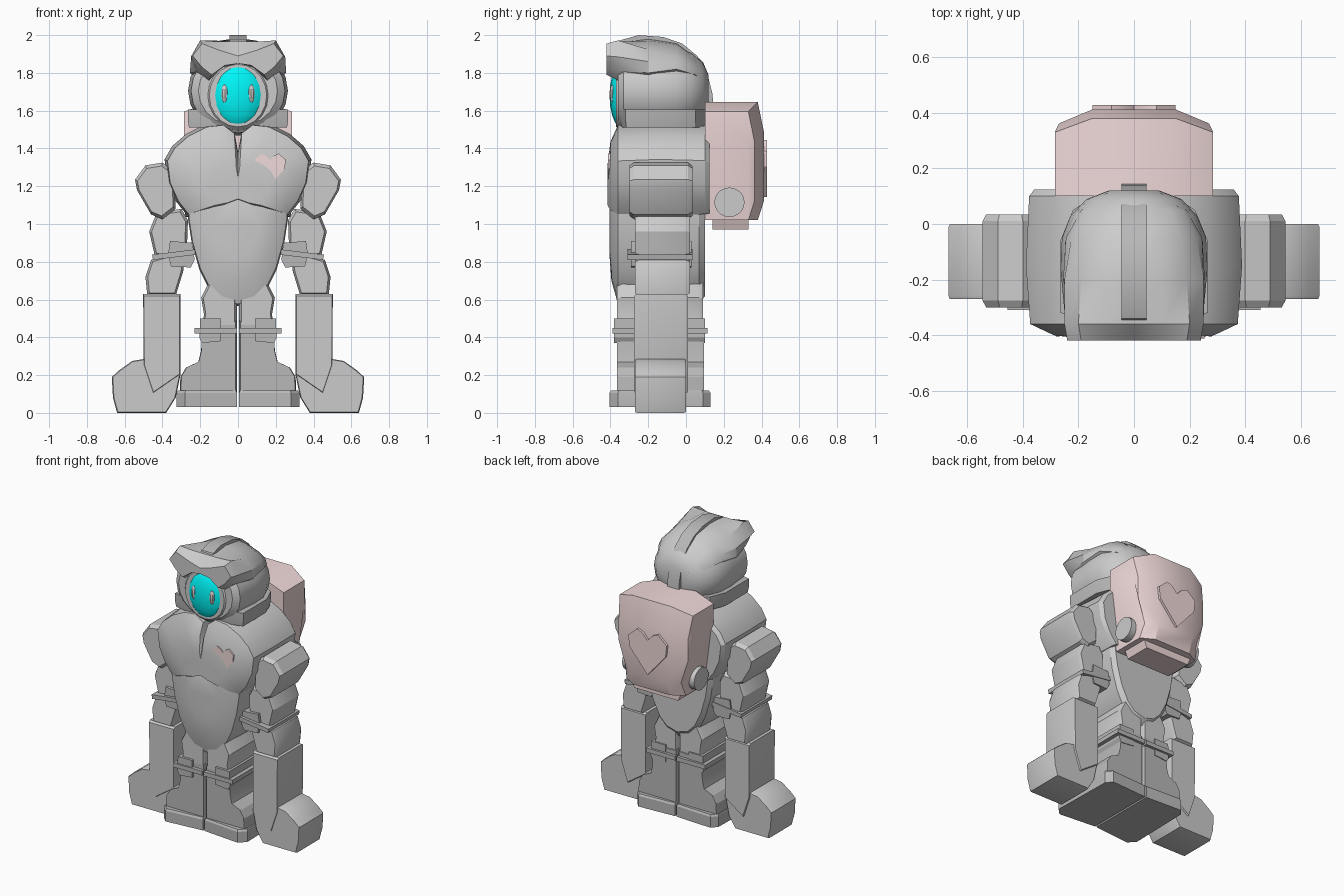
import bpy, bmesh, math
from mathutils import Vector


def mat(name, col):
    m = bpy.data.materials.new(name)
    m.diffuse_color = (*col, 1)
    return m


PINK, CYAN, DARK = mat("pink", (0.88, 0.70, 0.70)), mat("cyan", (0, 0.93, 0.95)), mat("dark_grey", (0.48, 0.48, 0.48))


def finish(ob, m=None, mirror=False):
    if m:
        ob.data.materials.append(m)
    if mirror:
        ob.modifiers.new("mirror", 'MIRROR').use_mirror_merge = False
    bpy.ops.object.select_all(action='DESELECT')
    ob.select_set(True)
    bpy.context.view_layer.objects.active = ob
    bpy.ops.object.shade_smooth_by_angle(angle=math.radians(28))
    return ob


def loft(name, rings, m=None, mirror=False):
    """Skin equal-length closed rings of 3D points and cap both ends."""
    bm = bmesh.new()
    vs = [[bm.verts.new(p) for p in r] for r in rings]
    n = len(vs[0])
    for a, b in zip(vs, vs[1:]):
        for i in range(n):
            bm.faces.new((a[i], a[(i + 1) % n], b[(i + 1) % n], b[i]))
    bm.faces.new(vs[0])
    bm.faces.new(vs[-1])
    bmesh.ops.recalc_face_normals(bm, faces=bm.faces)
    bmesh.ops.triangulate(bm, faces=[f for f in bm.faces if len(f.verts) > 4])
    me = bpy.data.meshes.new(name)
    bm.to_mesh(me)
    bm.free()
    ob = bpy.data.objects.new(name, me)
    bpy.context.collection.objects.link(ob)
    return finish(ob, m, mirror)


def slab(name, pts, levels, axis='y', c=None, m=None, mirror=False):
    """Stack a 2D outline along an axis; levels are (position, scale about c)."""
    if c is None:
        c = [(min(p[k] for p in pts) + max(p[k] for p in pts)) / 2 for k in (0, 1)]
    put = {'x': lambda u, v, t: (t, u, v), 'y': lambda u, v, t: (u, t, v),
           'z': lambda u, v, t: (u, v, t)}[axis]
    return loft(name, [[put(c[0] + (u - c[0]) * s, c[1] + (v - c[1]) * s, t) for u, v in pts]
                       for t, s in levels], m, mirror)


def sym(half):
    return half + [(-x, z) for x, z in reversed(half) if abs(x) > 1e-6]


def oval(rx, rz, cz, n=20):
    return [(rx * math.cos(2 * math.pi * i / n), cz + rz * math.sin(2 * math.pi * i / n)) for i in range(n)]


def soft(y0, y1, e=0.025, s=0.88):
    return [(y0, s), (y0 + e, 1), (y1 - e, 1), (y1, s)]


def ball(name, loc, r, m=None, mirror=False, seg=16, rings=10):
    bm = bmesh.new()
    bmesh.ops.create_uvsphere(bm, u_segments=seg, v_segments=rings, radius=1)
    for v in bm.verts:
        v.co = Vector(a * b + l for a, b, l in zip(v.co, r, loc))
    me = bpy.data.meshes.new(name)
    bm.to_mesh(me)
    bm.free()
    ob = bpy.data.objects.new(name, me)
    bpy.context.collection.objects.link(ob)
    return finish(ob, m, mirror)


def heart(cx, cz, k):
    half = sym([(0, 0.045), (0.022, 0.068), (0.045, 0.078), (0.083, 0.045), (0.078, 0), (0, -0.09)])
    return [(cx + x * k, cz + z * k) for x, z in half]


# Torso
slab("chest", sym([(0, 1.38), (0.02, 1.49), (0.08, 1.535), (0.17, 1.525), (0.27, 1.475), (0.345, 1.41),
                   (0.385, 1.34), (0.37, 1.22), (0.325, 1.12), (0.27, 1.05), (0.12, 1.08), (0, 1.125)]),
     [(-0.415, 0.45), (-0.4, 0.75), (-0.36, 0.97), (-0.15, 1.01), (0.1, 0.98), (0.125, 0.93)], c=(0, 1.14))
slab("belly", sym([(0, 1.2), (0.27, 1.15), (0.265, 1.03), (0.245, 0.9), (0.205, 0.76), (0.15, 0.65),
                   (0.09, 0.59), (0, 0.565)]),
     [(-0.405, 0.5), (-0.395, 0.75), (-0.36, 0.98), (-0.15, 1), (0.07, 0.98), (0.1, 0.9)], c=(0, 1.1))
slab("chest_heart", heart(0.17, 1.295, 1), [(-0.412, 1), (-0.34, 1)], m=PINK)

# Helmet and face
slab("helmet", oval(0.262, 0.235, 1.705),
     [(-0.36, 0.8), (-0.33, 0.95), (-0.16, 1.01), (-0.05, 0.99), (0.03, 0.87), (0.09, 0.65), (0.12, 0.35)])
slab("face_rim", oval(0.165, 0.18, 1.68), [(-0.25, 1.05), (-0.35, 1.02), (-0.37, 0.92)])
ball("visor", (0, -0.335, 1.68), (0.143, 0.07, 0.175), CYAN)
ball("eye", (0.07, -0.385, 1.69), (0.02, 0.02, 0.05), None, True, 10, 8)
slab("neck_ring", sym([(0, -0.35), (0.15, -0.345), (0.265, -0.32), (0.265, -0.06), (0.22, 0.05),
                       (0.12, 0.115), (0, 0.13)]), [(1.51, 0.98), (1.55, 1), (1.605, 1)], 'z', m=DARK)

# Wavy hood over the helmet
hood = [
    (-0.42, [(0, 1.89), (0.1, 1.92), (0.19, 1.955), (0.24, 1.89), (0.19, 1.83), (0.14, 1.79), (0.07, 1.84), (0, 1.85)]),
    (-0.36, [(0, 1.965), (0.1, 1.965), (0.2, 1.972), (0.25, 1.885), (0.215, 1.81), (0.155, 1.76), (0.08, 1.83), (0, 1.85)]),
    (-0.2, [(0, 1.985), (0.1, 1.97), (0.19, 1.925), (0.25, 1.86), (0.255, 1.8), (0.2, 1.76), (0.1, 1.78), (0, 1.8)]),
    (-0.05, [(0, 1.96), (0.09, 1.95), (0.17, 1.91), (0.225, 1.86), (0.245, 1.82), (0.18, 1.78), (0.1, 1.78), (0, 1.78)]),
    (0.05, [(0, 1.89), (0.07, 1.88), (0.13, 1.86), (0.175, 1.83), (0.19, 1.79), (0.14, 1.76), (0.07, 1.75), (0, 1.75)]),
    (0.11, [(0, 1.8), (0.04, 1.795), (0.07, 1.785), (0.1, 1.77), (0.1, 1.75), (0.08, 1.73), (0.04, 1.72), (0, 1.72)])]
loft("hood", [[(x, y, z) for x, z in sym(h)] for y, h in hood])
arc = [(-0.37, 1.975), (-0.25, 2.0), (-0.12, 1.99), (-0.02, 1.955), (0.06, 1.89), (0.115, 1.79), (0.14, 1.69), (0.15, 1.56)]
loft("crest_strap", [[(x, y + dy, z + dz) for x, dy, dz in
                      ((-0.045, 0, 0), (0.045, 0, 0), (0.045, -0.03, -0.05), (-0.045, -0.03, -0.05))]
                     for y, z in [(max(y, -0.34), z) if i == 0 else (y, z) for i, (y, z) in enumerate(arc)]], DARK)

# Backpack
def pack_ring(y, top, w, b):
    return [(x, y + (0.05 if abs(x) < 0.2 and y > 0.3 else 0), z) for x, z in
            sym([(0.15, top), (w, top - 0.05), (w, top - 0.2), (w - 0.055, b), (0.14, b)])]


loft("backpack", [pack_ring(0.1, 1.645, 0.285, 1.02), pack_ring(0.33, 1.645, 0.285, 1.02),
                  pack_ring(0.362, 1.49, 0.27, 1.12)], PINK)
slab("pack_base", sym([(0.17, 0.97), (0.2, 1.04)]), [(0.14, 1), (0.33, 1)], m=PINK)
slab("pack_heart", heart(0, 1.305, 1.8), [(0.35, 1), (0.428, 1)], m=PINK)
slab("pack_knob", [(0.23 + a, z) for a, z in oval(0.08, 0.078, 1.115)],
     [(0.2, 1), (0.28, 1)], 'x', mirror=True)

# Arms
slab("shoulder", [(0.33, 1.08), (0.34, 1.28), (0.4, 1.325), (0.49, 1.31), (0.545, 1.235), (0.535, 1.18),
                  (0.46, 1.05), (0.40, 1.025)], soft(-0.3, 0.035), mirror=True)
slab("upper_arm", [(0.27, 0.88), (0.265, 1.02), (0.3, 1.08), (0.43, 1.06), (0.47, 0.96), (0.44, 0.83), (0.31, 0.82)],
     soft(-0.27, 0.02), mirror=True)
slab("forearm", [(0.29, 0.75), (0.28, 0.83), (0.31, 0.85), (0.46, 0.81), (0.49, 0.72), (0.48, 0.62), (0.33, 0.62)],
     soft(-0.27, 0.02), mirror=True)
slab("arm_band", [(0.225, 0.837), (0.23, 0.865), (0.455, 0.838), (0.45, 0.81)], [(-0.31, 1), (0.035, 1)],
     m=DARK, mirror=True)
slab("arm_pad", [(0.23, 0.81), (0.24, 0.9), (0.36, 0.91), (0.37, 0.84), (0.355, 0.775), (0.25, 0.77)],
     [(-0.29, 1), (0.03, 1)], m=DARK, mirror=True)
slab("gauntlet", [(0.305, 0.2), (0.305, 0.63), (0.502, 0.63), (0.5, 0.25), (0.45, 0.1)],
     soft(-0.275, 0.01, 0.015, 0.96), mirror=True)
slab("fist", [(0.31, 0.27), (0.5, 0.285), (0.56, 0.275), (0.63, 0.225), (0.668, 0.19), (0.662, 0.08),
              (0.64, 0), (0.38, 0), (0.33, 0.08), (0.305, 0.2)], soft(-0.27, 0.0, 0.012, 0.97), mirror=True)

# Legs
slab("thigh", [(0.006, 0.45), (0.006, 0.72), (0.15, 0.7), (0.195, 0.61), (0.18, 0.52), (0.19, 0.45)],
     soft(-0.365, 0.09), mirror=True)
slab("boot", [(0.006, 0.08), (0.006, 0.49), (0.19, 0.48), (0.195, 0.33), (0.21, 0.27), (0.275, 0.24),
              (0.305, 0.19), (0.31, 0.08)], soft(-0.365, 0.095, 0.02, 0.96), m=DARK, mirror=True)
slab("leg_band", [(0.006, 0.42), (0.006, 0.45), (0.23, 0.45), (0.23, 0.42)], [(-0.39, 1), (0.115, 1)],
     m=DARK, mirror=True)
slab("leg_pad", [(0.09, 0.38), (0.09, 0.5), (0.2, 0.5), (0.205, 0.4), (0.19, 0.37)],
     [(-0.382, 1), (0.1, 1)], m=DARK, mirror=True)
slab("boot_sole", [(0.006, -0.38), (0.006, 0.115), (0.28, 0.13), (0.315, 0.09), (0.325, -0.36), (0.28, -0.405)],
     [(0.03, 1), (0.105, 1), (0.118, 0.97)], 'z', m=DARK, mirror=True)
